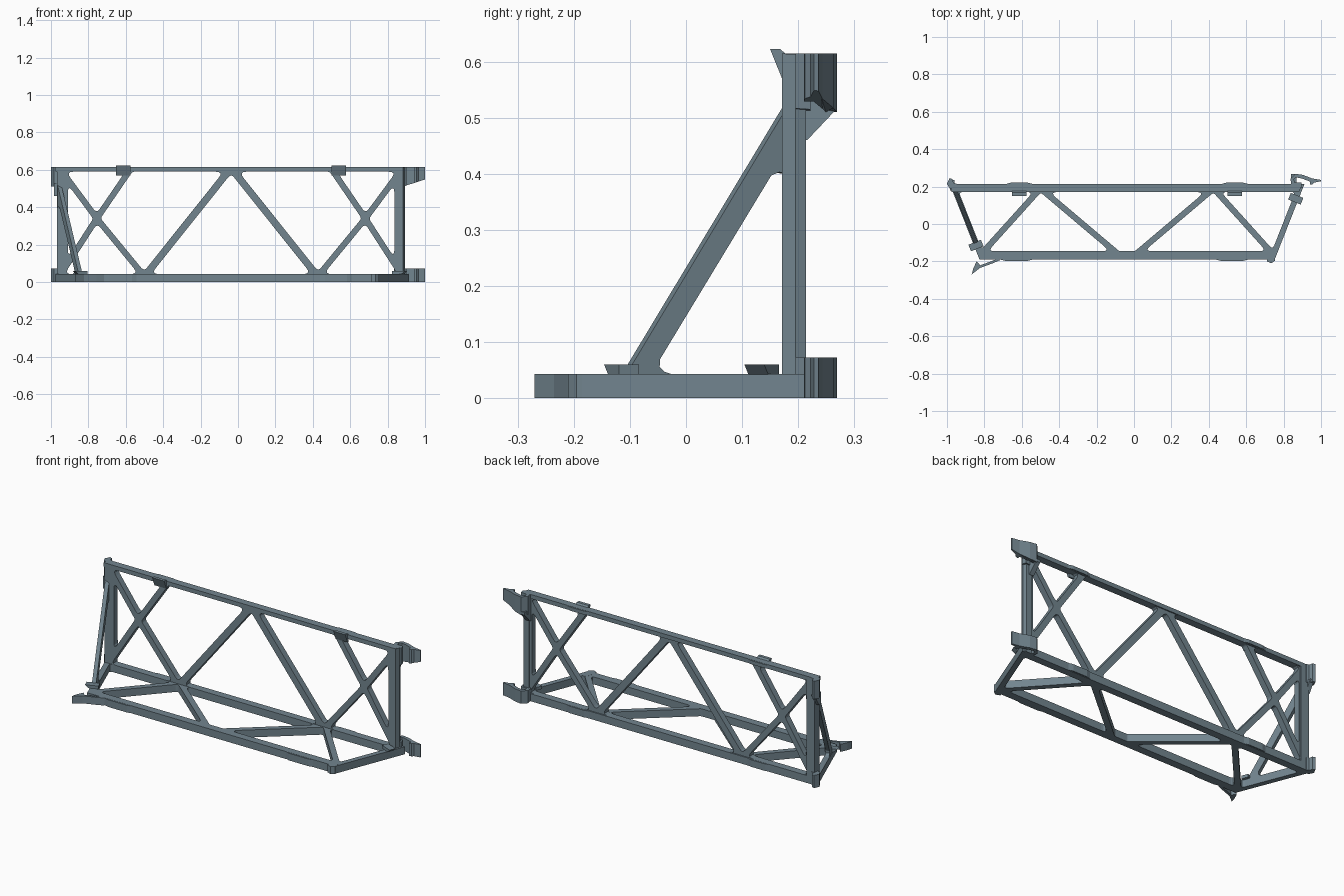
import bpy, bmesh, math
from mathutils import Vector

if "Cube" in bpy.data.objects:
    bpy.data.objects.remove(bpy.data.objects["Cube"])

MID = -0.037  # symmetry line of the truss lattice
V = lambda p: Vector(p)
flip = lambda pts: [(2 * MID - x, y) for x, y in pts]
AXES = {
    'xy': ((1, 0, 0), (0, 1, 0), (0, 0, 1)),
    'xz': ((1, 0, 0), (0, 0, 1), (0, 1, 0)),
    'yz': ((0, 1, 0), (0, 0, 1), (1, 0, 0)),
}
STEEL = bpy.data.materials.new('blue_grey_steel')
STEEL.diffuse_color = (.17, .235, .275, 1)
STEEL.use_nodes = True
STEEL.node_tree.nodes["Principled BSDF"].inputs["Base Color"].default_value = STEEL.diffuse_color


def prism(name, loops, lo, hi, plane='xy', origin=(0, 0, 0)):
    """Extrude an outline (further loops are holes) from lo to hi."""
    cu = bpy.data.curves.new(name, 'CURVE')
    cu.dimensions, cu.fill_mode, cu.extrude = '2D', 'BOTH', (hi - lo) / 2
    for lp in loops:
        sp = cu.splines.new('POLY')
        sp.points.add(len(lp) - 1)
        for p, c in zip(sp.points, lp):
            p.co = (c[0], c[1], 0, 1)
        sp.use_cyclic_u = True
    tmp = bpy.data.objects.new(name, cu)
    bpy.context.collection.objects.link(tmp)
    dg = bpy.context.evaluated_depsgraph_get()
    me = bpy.data.meshes.new_from_object(tmp.evaluated_get(dg))
    bpy.data.objects.remove(tmp)
    u, v, w = (V(a) for a in (AXES[plane] if isinstance(plane, str) else plane))
    o = V(origin)
    bm = bmesh.new()
    bm.from_mesh(me)
    for vert in bm.verts:
        a, b, c = vert.co
        vert.co = o + u * a + v * b + w * (c + (lo + hi) / 2)
    bmesh.ops.remove_doubles(bm, verts=bm.verts, dist=1e-5)
    bmesh.ops.recalc_face_normals(bm, faces=bm.faces)
    bm.to_mesh(me)
    bm.free()
    me.materials.clear()
    me.materials.append(STEEL)
    for poly in me.polygons:
        poly.use_smooth = False
        poly.material_index = 0
    ob = bpy.data.objects.new(name, me)
    bpy.context.collection.objects.link(ob)
    return ob


def rect(x0, x1, y0, y1):
    return [(x0, y0), (x1, y0), (x1, y1), (x0, y1)]


def inset(pts, widths, r=0.02):
    """Move every edge inwards by its width, then round the corners."""
    P = [V(p) for p in pts]
    n = len(P)
    area = sum(P[i].x * P[(i + 1) % n].y - P[(i + 1) % n].x * P[i].y for i in range(n))
    s = 1 if area > 0 else -1
    lines = []
    for i in range(n):
        d = (P[(i + 1) % n] - P[i]).normalized()
        lines.append((P[i] + V((-d.y, d.x)) * s * widths[i], d))
    C = []
    for i in range(n):
        (a, d), (b, e) = lines[i - 1], lines[i]
        t = (b - a).cross(e) / d.cross(e)
        C.append(a + d * t)
    if not r:
        return [tuple(c) for c in C]
    out = []
    for i, c in enumerate(C):
        d1, d2 = (C[i - 1] - c).normalized(), (C[(i + 1) % n] - c).normalized()
        t = min(r / math.tan(d1.angle(d2) / 2), 0.045)
        for k in range(5):
            f = k / 4
            out.append(tuple(c + d1 * t * (1 - f) ** 2 + d2 * t * f ** 2))
    return out


def ribbon(path, w):
    """Outline of a strip following a path."""
    P = [V(p) for p in path]
    left, right = [], []
    for i, p in enumerate(P):
        d = (P[min(i + 1, len(P) - 1)] - P[max(i - 1, 0)]).normalized()
        nrm = V((-d.y, d.x)) * w / 2
        left.append(tuple(p + nrm))
        right.append(tuple(p - nrm))
    return left + right[::-1]


# Upright back panel: lattice with a cross at each end
N1, T0, C1, P1, P2, Q1 = (-.5, .03), (MID, .61), (-.755, .34), (-.955, .61), (-.57, .61), (-.955, .03)
N2 = flip([N1])[0]
h, g = .019, .016
sides = [([N1, T0, P2, C1], [h, .02, g, g]), ([C1, P2, P1], [g, .02, g]),
         ([C1, P1, Q1], [g, .045, g]), ([C1, Q1, N1], [g, .013, g])]
holes = [inset([N1, N2, T0], [.013, h, h])]
for pts, w in sides:
    holes += [inset(pts, w), inset(flip(pts), w)]
prism('back_lattice', [rect(-.963, .881, .002, .612)] + holes, .1715, .207, 'xz')
prism('top_rail', [rect(-.975, .882, .171, .214)], .59, .614)
prism('left_post', [rect(-.968, -.915, .171, .214)], .003, .612)
prism('right_post', [[(.85, .171), (.882, .171), (.892, .195), (.885, .214), (.85, .214)]], .003, .613)

# Floor truss with slanted ends
G, N, E, F = (-.96, .19), (-.5, .19), (-.82, -.165), (-.08, -.165)
Gm, Nm, Em, Fm = flip([G, N, E, F])
tri = [([N, F, E], [g, .02, g]), ([G, N, E], [.019, g, .015])]
holes = [inset([N, Nm, Fm, F], [.019, g, .02, g])]
for pts, w in tri:
    holes += [inset(pts, w, .015), inset(flip(pts), w, .015)]
outer = inset([G, E, Em, Gm], [-.015, -.025, -.015, -.024], 0)
prism('floor_truss', [outer] + holes, 0, .043)

# Diagonal brace on the left end
along = V((G[0] - E[0], G[1] - E[1], 0)).normalized()
across = V((-along.y, along.x, 0))
yz = [(-.105, .04), (-.1, .06), (.175, .517), (.175, .4), (.162, .403), (.148, .397),
      (-.05, .07), (-.051, .056), (-.042, .047), (-.02, .04)]
brace = [((y - E[1]) / along.y, z) for y, z in yz]
prism('end_brace', [brace], -.011, .011, (along, (0, 0, 1), across), (E[0], E[1], 0))

# Hooks on the right back corner, low and high; the high one slopes underneath
hook = ribbon([(.855, .2), (.845, .24), (.865, .259), (.9, .253), (.955, .232)], .02)
tip = [(.94, .21), (.955, .212), (.965, .222), (1.0, .228), (.998, .236), (.955, .243), (.94, .228)]
for name, lo, hi in (('lower', 0, .073), ('upper', .51, .614)):
    for part, shape in (('hook', hook), ('hook_tip', tip),
                        ('hook_base', [(.84, .195), (.9, .195), (.895, .222), (.84, .222)])):
        ob = prism(f'{name}_{part}', [shape], lo, hi)
        for vert in ob.data.vertices:
            if lo and vert.co.z < .55:
                vert.co.z = lo + max(0, vert.co.x - .88) * .32
    # Matching knuckle on the left back corner
    prism(name + '_knuckle', [[(-.95, .185), (-.985, .19), (-1.0, .215), (-.985, .245),
                               (-.97, .24), (-.965, .22), (-.95, .216)]], lo, hi)
prism('hook_gusset', [[(.205, .53), (.205, .46), (.216, .46), (.268, .515), (.268, .53)]], .84, .868, 'yz')
prism('knuckle_gusset', [[(.18, .53), (.18, .46), (.2, .46), (.235, .525)]], -.985, -.96, 'yz')

# Hook on the left front corner, knuckle on the right front corner
prism('front_hook', [ribbon([(-.72, -.188), (-.76, -.205), (-.84, -.234)], .013)], 0, .043)
prism('front_hook_tip', [[(-.842, -.2), (-.815, -.228), (-.868, -.27), (-.86, -.24)]], 0, .043)
prism('front_knuckle', [[(.71, -.18), (.71, -.2), (.735, -.21), (.755, -.195), (.752, -.155),
                         (.74, -.125), (.72, -.125)]], 0, .0435)

# Locating tabs on the end bars, undercut at the outer end
for name, c, sgn in (('right_tab', (.865, .135), 1), ('left_tab', (-.845, -.115), -1)):
    d = V((.93, -.37)) if sgn > 0 else V((-.93, -.37))
    q = V((-d.y, d.x))
    c = V(c)
    prof = [(-.036, .042), (.016, .042), (.036, .06), (-.036, .06)]
    prism(name, [prof], -.019, .019, ((*d, 0), (0, 0, 1), (*q, 0)), (*c, 0))

# Clips on the top rail and reinforcing pads on the rails
for i, x in enumerate((-.613, 2 * MID + .613)):
    prism(f'top_clip_{i}', [[(.15, .622), (.168, .622), (.18, .612), (.18, .57), (.171, .57)]],
          x - .038, x + .038, 'yz')
    for name, y, s, lo, hi, e in (('top', .213, 1, .592, .613, 0), ('low', .213, 1, .002, .042, 0),
                                  ('front', -.189, -1, .001, .042, .03)):
        prism(f'{name}_pad_{i}', [[(x - .075 - e, y), (x - .045 - e, y + .008 * s),
                                   (x + .045, y + .008 * s), (x + .075, y)]], lo, hi)
